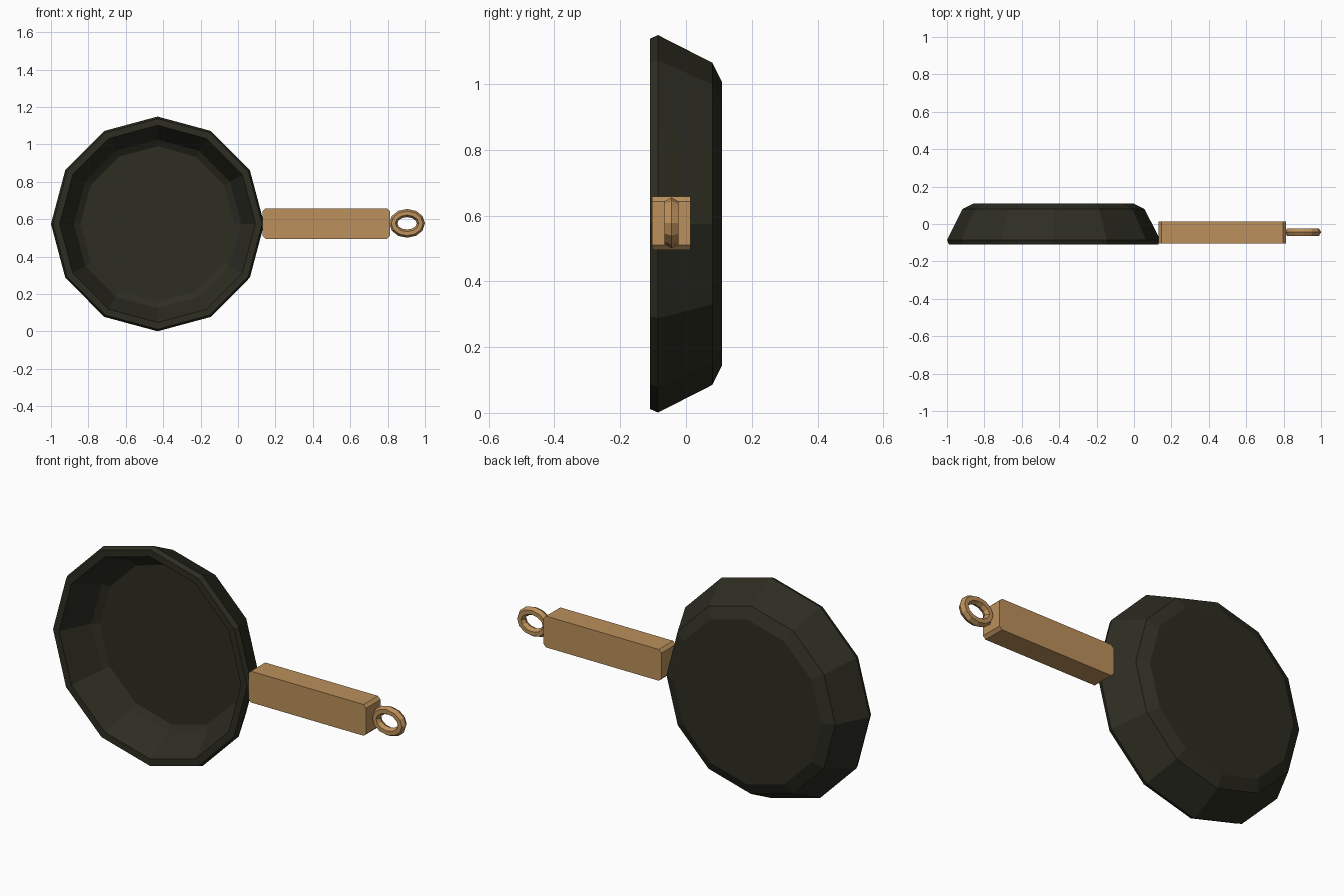
import bpy
import bmesh
from math import cos, sin, pi

cube = bpy.data.objects.get("Cube")
if cube:
    bpy.data.objects.remove(cube)


def make_material(name, rgb):
    mat = bpy.data.materials.new(name)
    mat.use_nodes = True
    mat.diffuse_color = (*rgb, 1)
    bsdf = mat.node_tree.nodes["Principled BSDF"]
    bsdf.inputs["Base Color"].default_value = (*rgb, 1)
    bsdf.inputs["Roughness"].default_value = 0.8
    return mat


def finish(name, bm, mat):
    bmesh.ops.recalc_face_normals(bm, faces=bm.faces)
    mesh = bpy.data.meshes.new(name)
    bm.to_mesh(mesh)
    bm.free()
    mesh.materials.append(mat)
    obj = bpy.data.objects.new(name, mesh)
    bpy.context.collection.objects.link(obj)
    return obj


def bridge(bm, a, b):
    n = len(a)
    for i in range(n):
        j = (i + 1) % n
        bm.faces.new((a[i], a[j], b[j], b[i]))


def ring(bm, cx, cz, y, rx, rz, n=12):
    return [bm.verts.new((cx + rx * cos(2 * pi * i / n), y,
                          cz + rz * sin(2 * pi * i / n))) for i in range(n)]


iron = make_material("dark iron", (0.026, 0.026, 0.016))
wood = make_material("light wood", (0.50, 0.28, 0.105))

# Pan: faceted bowl lathed around the y axis, from back base to inner floor
profile = [(0.43, 0.11), (0.49, 0.08), (0.574, -0.085), (0.563, -0.11),
           (0.527, -0.11), (0.45, 0.045), (0.415, 0.068)]
bm = bmesh.new()
loops = [ring(bm, -0.43, 0.575, y, r * 0.993, r) for r, y in profile]
for a, b in zip(loops, loops[1:]):
    bridge(bm, a, b)
bm.faces.new(loops[0])
bm.faces.new(loops[-1])
finish("pan_bowl", bm, iron)

# Handle: long bar whose top and bottom end edges are chamfered
x0, x1, z0, z1, c = 0.132, 0.812, 0.495, 0.658, 0.015
outline = [(x0 + c, z0), (x1 - c, z0), (x1, z0 + c), (x1, z1 - c),
           (x1 - c, z1), (x0 + c, z1), (x0, z1 - c), (x0, z0 + c)]
bm = bmesh.new()
front, back = ([bm.verts.new((x, y, z)) for x, z in outline]
               for y in (-0.104, 0.014))
bridge(bm, front, back)
bm.faces.new(front)
bm.faces.new(back)
finish("handle", bm, wood)

# Hanging loop: oval ring with a six-sided section
bm = bmesh.new()
loops = []
for k in range(6):
    out, side = 0.022 * cos(k * pi / 3), 0.024 * sin(k * pi / 3)
    loops.append(ring(bm, 0.904, 0.578, -0.044 + side, 0.074 + out, 0.055 + out))
for k in range(6):
    bridge(bm, loops[k], loops[(k + 1) % 6])
finish("hanging_loop", bm, wood)
